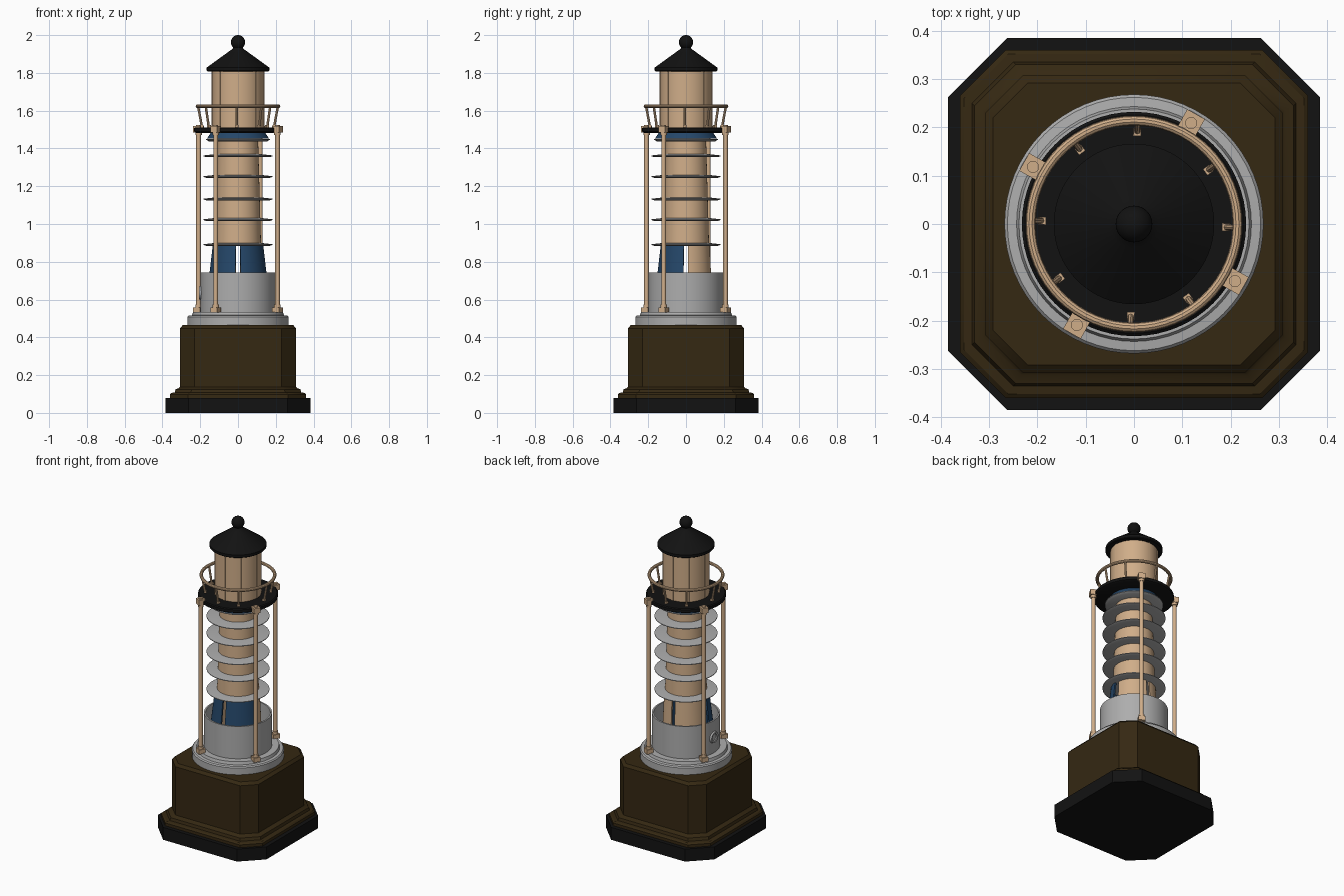
import bpy, bmesh, math
from mathutils import Vector, Matrix

if "Cube" in bpy.data.objects:
    bpy.data.objects.remove(bpy.data.objects["Cube"])

def mat(name, c):
    m = bpy.data.materials.new(name)
    m.diffuse_color = (*c, 1)
    m.use_nodes = True
    m.node_tree.nodes["Principled BSDF"].inputs["Base Color"].default_value = m.diffuse_color
    return m

TAN = mat("tan", (0.63, 0.42, 0.25))
BROWN = mat("dark_brown", (0.035, 0.021, 0.006))
GREY = mat("light_grey", (0.42, 0.42, 0.42))
BLACK = mat("black", (0.006, 0.006, 0.006))
BLUE = mat("deep_blue", (0.018, 0.062, 0.14))

def finish(name, bm, material):
    bmesh.ops.remove_doubles(bm, verts=bm.verts, dist=1e-5)
    bmesh.ops.recalc_face_normals(bm, faces=bm.faces)
    me = bpy.data.meshes.new(name)
    bm.to_mesh(me)
    bm.free()
    me.materials.append(material)
    ob = bpy.data.objects.new(name, me)
    bpy.context.collection.objects.link(ob)
    bpy.ops.object.select_all(action='DESELECT')
    ob.select_set(True)
    bpy.context.view_layer.objects.active = ob
    bpy.ops.object.shade_smooth_by_angle(angle=math.radians(35))
    return ob

def lathe(name, prof, material, closed=False, a0=0, a1=360, n=64):
    """Revolve an (r, z) profile; closed joins its ends, partial arcs get end caps."""
    bm = bmesh.new()
    full = a1 - a0 == 360
    cols = []
    for i in range(n if full else n + 1):
        a = math.radians(a0 + (a1 - a0) * i / n)
        cols.append([bm.verts.new((r * math.cos(a), r * math.sin(a), z)) for r, z in prof])
    m = len(prof)
    for i in range(n):
        p, q = cols[i], cols[(i + 1) % len(cols)]
        for j in range(m if closed else m - 1):
            k = (j + 1) % m
            if prof[j][0] == 0:
                vs = (p[j], q[k], p[k])
            elif prof[k][0] == 0:
                vs = (p[j], q[j], p[k])
            else:
                vs = (p[j], q[j], q[k], p[k])
            bm.faces.new(vs)
    if not full:
        bm.faces.new(cols[0])
        bm.faces.new(cols[-1])
    return finish(name, bm, material)

def octagon_stack(name, levels, material):
    """Chamfered square levels (half size, chamfer start, z) joined upwards."""
    bm = bmesh.new()
    rings = []
    for h, c, z in levels:
        pts = [(h, -c), (h, c), (c, h), (-c, h), (-h, c), (-h, -c), (-c, -h), (c, -h)]
        rings.append([bm.verts.new((x, y, z)) for x, y in pts])
    for lo, hi in zip(rings, rings[1:]):
        for i in range(8):
            j = (i + 1) % 8
            bm.faces.new((lo[i], lo[j], hi[j], hi[i]))
    bm.faces.new(rings[0])
    bm.faces.new(rings[-1])
    return finish(name, bm, material)

def rod(bm, p, q, r, n=12):
    p, q = Vector(p), Vector(q)
    d = q - p
    M = Matrix.Translation((p + q) / 2) @ d.to_track_quat('Z', 'Y').to_matrix().to_4x4()
    bmesh.ops.create_cone(bm, cap_ends=True, segments=n, radius1=r, radius2=r, depth=d.length, matrix=M)

def box(bm, a, r, z, size):
    M = (Matrix.Rotation(a, 4, 'Z') @ Matrix.Translation((r, 0, z))
         @ Matrix.Diagonal((*size, 1)))
    bmesh.ops.create_cube(bm, size=1, matrix=M)

def polar(r, a, z):
    return (r * math.cos(a), r * math.sin(a), z)

# Base and stepped plinth
octagon_stack("base_slab", [(0.385, 0.262, 0), (0.385, 0.262, 0.08)], BLACK)
octagon_stack("plinth", [
    (0.36, 0.265, 0.08), (0.36, 0.265, 0.098), (0.352, 0.26, 0.106), (0.335, 0.25, 0.108),
    (0.33, 0.245, 0.125), (0.312, 0.235, 0.132), (0.307, 0.23, 0.138),
    (0.307, 0.23, 0.448), (0.292, 0.22, 0.465)], BROWN)

# Grey footing and open drum
lathe("footing_ring", [(0, 0.46), (0.268, 0.46), (0.268, 0.508), (0.262, 0.515),
                       (0.243, 0.517), (0.238, 0.535), (0, 0.535)], GREY)
lathe("drum", [(0.198, 0.53), (0.198, 0.742), (0.188, 0.742), (0.188, 0.53)], GREY, closed=True)

# Round port on the left side of the drum
port = lathe("drum_port", [(0.022, 0), (0.022, 0.01), (0.034, 0.012), (0.038, 0)], GREY, closed=True, n=24)
port.matrix_world = Matrix.Translation((-0.194, 0, 0.635)) @ Matrix.Rotation(-math.pi / 2, 4, 'Y')

# Four curved wall panels with gaps: blue at the front, tan at the back
for name, a, r0, r1, m in (("back_right_panel", 0, 0.142, 0.126, TAN),
                           ("back_left_panel", 90, 0.142, 0.126, TAN),
                           ("front_left_panel", 180, 0.175, 0.134, BLUE),
                           ("front_right_panel", 270, 0.175, 0.134, BLUE)):
    lathe(name, [(r0, 0.535), (r1, 0.89), (r1 - 0.01, 0.89), (r0 - 0.01, 0.535)], m,
          closed=True, a0=a + 5, a1=a + 85, n=20)

# Tapered tower, fins and collar
lathe("tower", [(0, 0.885), (0.122, 0.885), (0.105, 1.49), (0, 1.49)], TAN)
for i, z in enumerate((0.892, 1.024, 1.133, 1.252, 1.362)):
    lathe(f"fin_{i + 1}", [(0, z - 0.008), (0.168, z - 0.008), (0.183, z - 0.003),
                           (0.183, z + 0.001), (0.12, z + 0.008), (0, z + 0.008)], GREY)
lathe("top_fin", [(0, 1.438), (0.155, 1.438), (0.17, 1.446), (0.17, 1.45), (0, 1.455)], GREY)
lathe("blue_collar", [(0, 1.452), (0.165, 1.452), (0.14, 1.488), (0, 1.488)], BLUE)

# Gallery deck
lathe("gallery_deck", [(0, 1.483), (0.222, 1.483), (0.232, 1.489), (0.232, 1.507),
                       (0.226, 1.512), (0, 1.512)], BLACK)

# Lantern room with slim mullions
lathe("lantern_room", [(0, 1.505), (0.136, 1.505), (0.136, 1.82), (0, 1.82)], TAN)
bm = bmesh.new()
for i in range(8):
    box(bm, math.radians(45 * i), 0.135, 1.66, (0.008, 0.01, 0.31))
finish("lantern_mullions", bm, TAN)

# Roof and finial
lathe("roof", [(0, 1.808), (0.162, 1.808), (0.166, 1.812), (0.166, 1.828), (0.155, 1.836),
               (0.10, 1.876), (0.05, 1.912), (0.028, 1.928), (0.022, 1.94), (0, 1.94)], BLACK)
lathe("finial", [(0 if i in (0, 16) else 0.038 * math.sin(math.pi * i / 16),
                  1.962 - 0.038 * math.cos(math.pi * i / 16)) for i in range(17)], BLACK, n=32)

# Railing ring and outward leaning balusters
lathe("hand_rail", [(0.214 + 0.01 * math.cos(math.tau * i / 10), 1.624 + 0.01 * math.sin(math.tau * i / 10))
                    for i in range(10)], TAN, closed=True)
bm = bmesh.new()
for i in range(4):
    for off in (-2, 36):
        a = math.radians(90 * i + off)
        rod(bm, polar(0.19, a, 1.508), polar(0.211, a, 1.622), 0.0065, 8)
        box(bm, a, 0.19, 1.516, (0.016, 0.016, 0.014))
finish("balusters", bm, TAN)

# Four tall posts with square feet and caps
bm = bmesh.new()
for i in range(4):
    a = math.radians(60.5 + 90 * i)
    rod(bm, polar(0.24, a, 0.535), polar(0.24, a, 1.525), 0.0125, 12)
    box(bm, a, 0.24, 0.545, (0.042, 0.042, 0.028))
    box(bm, a, 0.24, 1.502, (0.042, 0.042, 0.034))
    rod(bm, polar(0.24, a, 0.556), polar(0.24, a, 0.575), 0.017, 12)
    rod(bm, polar(0.24, a, 1.47), polar(0.24, a, 1.49), 0.017, 12)
finish("posts", bm, TAN)
